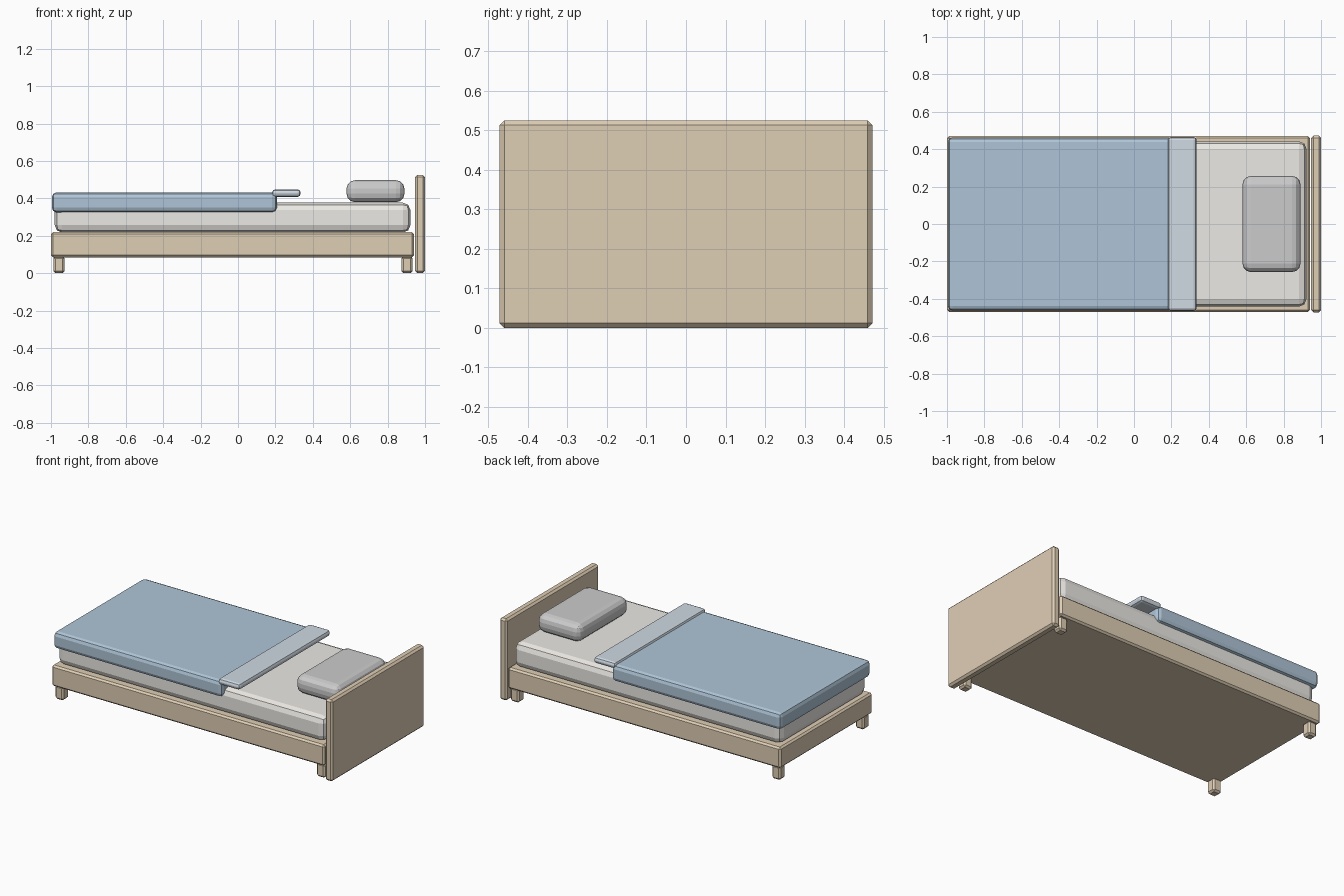
import bpy, bmesh

if "Cube" in bpy.data.objects:
    bpy.data.objects.remove(bpy.data.objects["Cube"])


def material(name, rgb):
    m = bpy.data.materials.new(name)
    m.diffuse_color = (*rgb, 1)
    m.use_nodes = True
    m.node_tree.nodes["Principled BSDF"].inputs["Base Color"].default_value = m.diffuse_color
    return m


wood = material("wood", (0.74, 0.62, 0.46))
cream = material("cream_fabric", (0.84, 0.82, 0.78))
blue = material("blue_fabric", (0.43, 0.56, 0.68))
pale_blue = material("pale_blue_fabric", (0.63, 0.70, 0.77))


def box(name, x, y, z, bevel, segments=1, mat=None):
    """Bevelled box from (min, max) ranges on each axis."""
    bm = bmesh.new()
    bmesh.ops.create_cube(bm, size=1)
    for v in bm.verts:
        for i, (lo, hi) in enumerate((x, y, z)):
            v.co[i] = (lo + hi) / 2 + v.co[i] * (hi - lo)
    bmesh.ops.bevel(bm, geom=bm.edges[:], offset=bevel, segments=segments,
                    profile=0.5, affect='EDGES', clamp_overlap=True)
    me = bpy.data.meshes.new(name)
    bm.to_mesh(me)
    bm.free()
    ob = bpy.data.objects.new(name, me)
    bpy.context.collection.objects.link(ob)
    if mat:
        me.materials.append(mat)
    return ob


# Wooden base and headboard
box("bed_frame", (-1.0, 0.941), (-0.47, 0.47), (0.085, 0.22), 0.011, 1, wood)
box("headboard", (0.947, 1.0), (-0.472, 0.472), (0, 0.525), 0.012, 1, wood)

# Four short legs
for end, cx in (("foot", -0.957), ("head", 0.904)):
    for side, cy in (("front", -0.425), ("back", 0.425)):
        box(f"{side}_{end}_leg", (cx - 0.03, cx + 0.03), (cy - 0.03, cy + 0.03),
            (0, 0.09), 0.011, 1, wood)

# Bedding
box("mattress", (-0.98, 0.922), (-0.442, 0.442), (0.217, 0.377), 0.04, 2, cream)
box("blanket", (-0.995, 0.208), (-0.463, 0.463), (0.325, 0.432), 0.025, 2, blue)
box("blanket_fold", (0.182, 0.335), (-0.465, 0.465), (0.408, 0.448), 0.017, 2, pale_blue)
box("pillow", (0.58, 0.89), (-0.257, 0.257), (0.38, 0.497), 0.045, 3)
